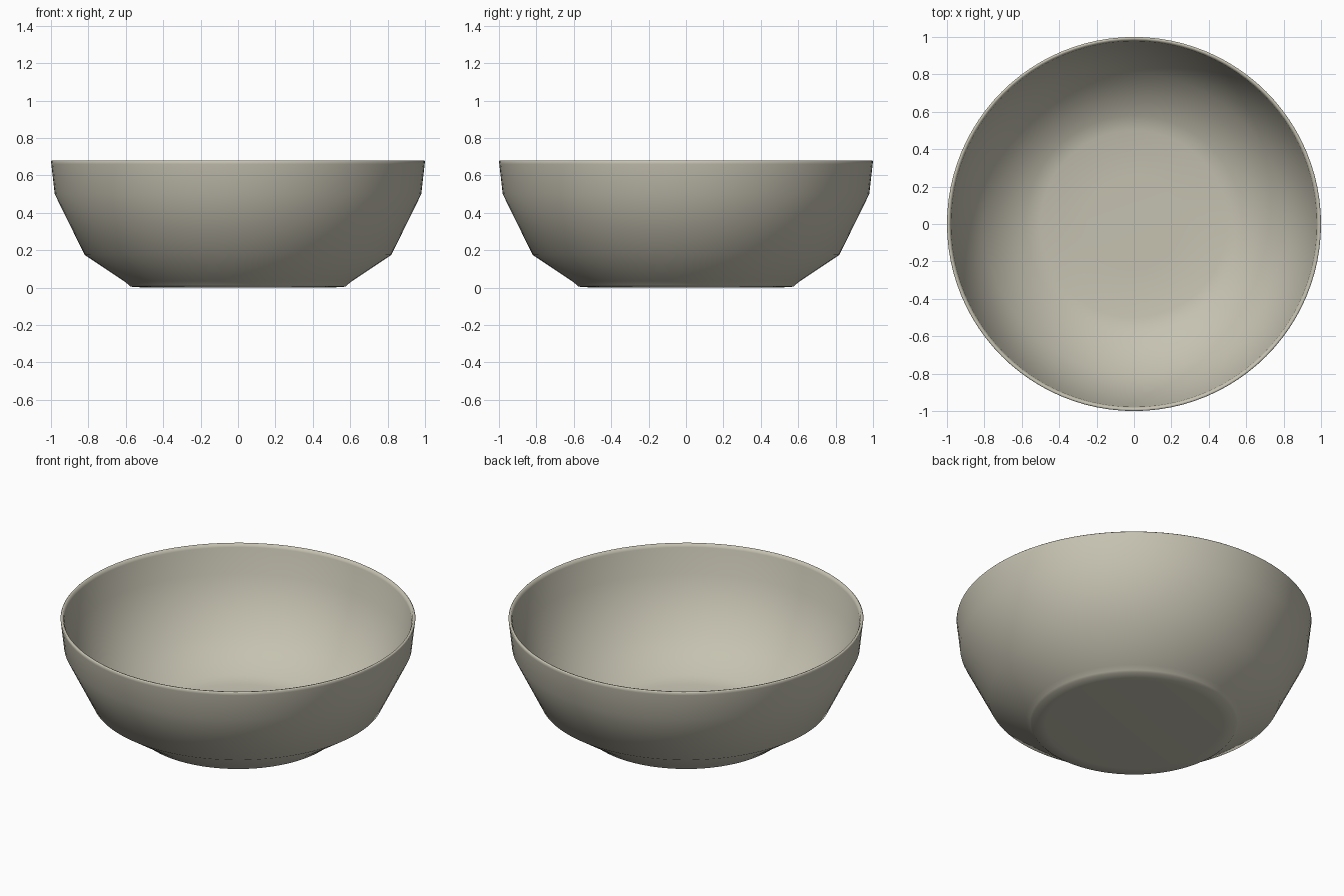
import bpy, bmesh, math

if "Cube" in bpy.data.objects:
    bpy.data.objects.remove(bpy.data.objects["Cube"])

SIDES = 96

# single ceramic colour
glaze = bpy.data.materials.new("warm_grey_ceramic")
glaze.diffuse_color = (0.56, 0.54, 0.44, 1.0)
glaze.use_nodes = True
glaze.node_tree.nodes["Principled BSDF"].inputs["Base Color"].default_value = glaze.diffuse_color

# bowl cross-section (radius, height): foot, outer wall, lip, inner wall, floor
profile = [
    (0.50, 0.0), (0.575, 0.005), (0.585, 0.015), (0.61, 0.035),
    (0.82, 0.175), (0.98, 0.50), (0.998, 0.66), (1.0, 0.675),
    (0.995, 0.68), (0.985, 0.678), (0.978, 0.66),
    (0.957, 0.505), (0.80, 0.195), (0.58, 0.05), (0.50, 0.03), (0.25, 0.025),
]


def lathe(name, points, sides, material):
    bm = bmesh.new()
    rings = []
    for r, z in points:
        rings.append([bm.verts.new((r * math.cos(2 * math.pi * i / sides),
                                    r * math.sin(2 * math.pi * i / sides), z))
                      for i in range(sides)])
    for a, b in zip(rings, rings[1:]):
        for i in range(sides):
            j = (i + 1) % sides
            bm.faces.new((a[i], a[j], b[j], b[i]))
    # underside disc and inner floor disc
    bm.faces.new(list(reversed(rings[0])))
    bm.faces.new(rings[-1])
    bmesh.ops.recalc_face_normals(bm, faces=bm.faces[:])
    mesh = bpy.data.meshes.new(name)
    bm.to_mesh(mesh)
    bm.free()
    mesh.materials.append(material)
    obj = bpy.data.objects.new(name, mesh)
    bpy.context.collection.objects.link(obj)
    return obj


bowl = lathe("bowl", profile, SIDES, glaze)

# soft shading along the wall
bpy.context.view_layer.objects.active = bowl
bowl.select_set(True)
bpy.ops.object.shade_smooth_by_angle(angle=math.radians(60))
